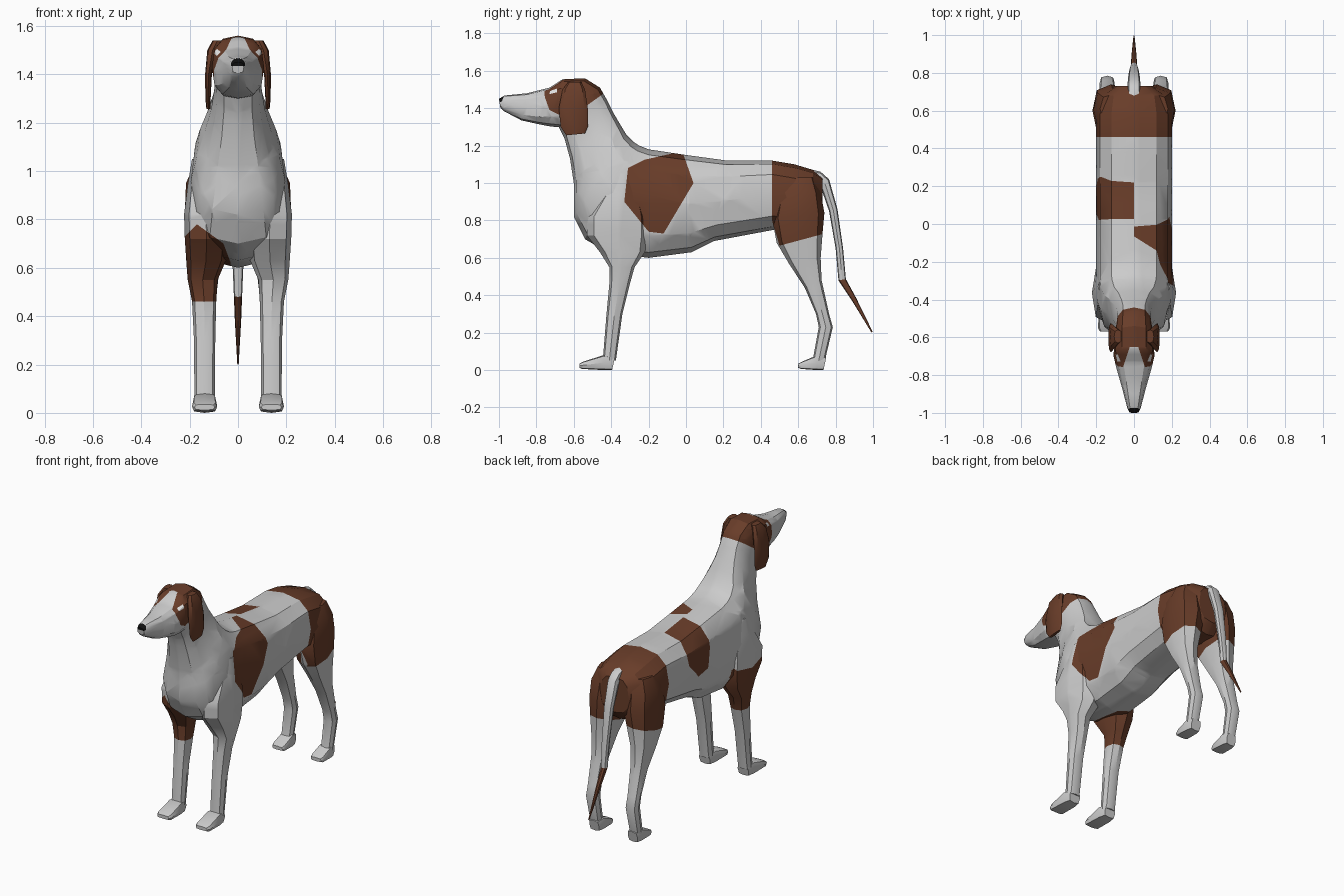
import bpy, bmesh, math
from mathutils import Vector


def material(name, rgb):
    m = bpy.data.materials.new(name)
    m.diffuse_color = (*rgb, 1)
    return m


MATS = [material("coat_white", (0.6, 0.6, 0.6)), material("patch_brown", (0.14, 0.046, 0.022)),
        material("nose_black", (0.005, 0.005, 0.005)), material("eye_white", (1, 1, 1))]
WHITE, BROWN, BLACK, EYE = range(4)


def loft(name, rings, n=8, e=0.75, mat=WHITE, mirror=1):
    """Skin rings given as (y1, z1, y2, z2, half_width, x_centre)."""
    bm = bmesh.new()
    loops = []
    for y1, z1, y2, z2, w, *x in rings:
        cx = x[0] * mirror if x else 0
        loop = []
        for i in range(n):
            t = 2 * math.pi * i / n
            c, s = (math.copysign(abs(v) ** e, v) if abs(v) > 1e-6 else 0
                    for v in (math.cos(t), math.sin(t)))
            loop.append(bm.verts.new((cx + w * s, (y1 + y2) / 2 + (y1 - y2) / 2 * c,
                                      (z1 + z2) / 2 + (z1 - z2) / 2 * c)))
        loops.append(loop)
    for a, b in zip(loops, loops[1:]):
        for i in range(n):
            j = (i + 1) % n
            bm.faces.new((a[i], a[j], b[j], b[i]))
    bm.faces.new(loops[0])
    bm.faces.new(loops[-1])
    bmesh.ops.recalc_face_normals(bm, faces=bm.faces)
    me = bpy.data.meshes.new(name)
    bm.to_mesh(me)
    bm.free()
    ob = bpy.data.objects.new(name, me)
    bpy.context.collection.objects.link(ob)
    for m in MATS:
        me.materials.append(m)
    for p in me.polygons:
        p.material_index = mat
    return ob


def paint(ob, poly, mat, axes=(1, 2), test=lambda c: True):
    """Cut a convex outline, seen along one axis, into the surface and colour its inside."""
    bm = bmesh.new()
    bm.from_mesh(ob.data)
    u, v = axes
    mid = [sum(p[k] for p in poly) / len(poly) for k in (0, 1)]
    planes = []
    for p, q in zip(poly, poly[1:] + poly[:1]):
        no, co = Vector((0, 0, 0)), Vector((0, 0, 0))
        no[u], no[v] = q[1] - p[1], p[0] - q[0]
        co[u], co[v] = p
        inside = Vector((0, 0, 0))
        inside[u], inside[v] = mid
        if (inside - co).dot(no) > 0:
            no = -no
        no.normalize()
        planes.append((co, no))
        bmesh.ops.bisect_plane(bm, geom=bm.verts[:] + bm.edges[:] + bm.faces[:],
                               plane_co=co, plane_no=no, dist=1e-5)
    for f in bm.faces:
        c = f.calc_center_median()
        if test(c) and all((c - co).dot(no) < 1e-5 for co, no in planes):
            f.material_index = mat
    bm.to_mesh(ob.data)
    bm.free()


# Trunk, neck and head as one skin
body = loft("body", [
    (0.73, 1.03, 0.73, 0.80, 0.10), (0.68, 1.07, 0.68, 0.74, 0.18),
    (0.58, 1.10, 0.58, 0.73, 0.20), (0.46, 1.12, 0.47, 0.75, 0.20),
    (0.22, 1.12, 0.15, 0.69, 0.20), (0.00, 1.15, 0.03, 0.63, 0.20),
    (-0.20, 1.18, -0.20, 0.60, 0.20), (-0.25, 1.20, -0.42, 0.63, 0.20),
    (-0.28, 1.22, -0.54, 0.70, 0.195), (-0.32, 1.26, -0.60, 0.82, 0.175),
    (-0.35, 1.31, -0.60, 1.00, 0.14), (-0.385, 1.37, -0.62, 1.13, 0.112),
    (-0.42, 1.44, -0.65, 1.24, 0.097), (-0.46, 1.51, -0.68, 1.30, 0.098),
    (-0.54, 1.56, -0.70, 1.30, 0.105), (-0.66, 1.555, -0.74, 1.305, 0.108),
    (-0.73, 1.51, -0.79, 1.315, 0.094), (-0.85, 1.48, -0.88, 1.335, 0.064),
    (-0.97, 1.468, -0.975, 1.385, 0.036), (-1.00, 1.45, -0.993, 1.405, 0.024)], n=12, e=0.74)

# Legs and feet, left and right
legs = {}
for side, s in (("left", -1), ("right", 1)):
    legs["front", s] = loft("front_leg_" + side, [
        (-0.445, 0.05, -0.375, 0.05, 0.042, 0.138), (-0.425, 0.30, -0.34, 0.30, 0.044, 0.138),
        (-0.41, 0.46, -0.30, 0.46, 0.05, 0.14), (-0.41, 0.55, -0.275, 0.55, 0.062, 0.146),
        (-0.46, 0.63, -0.22, 0.63, 0.082, 0.132), (-0.53, 0.72, -0.20, 0.72, 0.09, 0.13),
        (-0.53, 0.82, -0.20, 0.82, 0.09, 0.133), (-0.44, 0.95, -0.24, 0.95, 0.075, 0.132),
        (-0.38, 1.05, -0.28, 1.05, 0.05, 0.14)], mirror=s)
    legs["hind", s] = loft("hind_leg_" + side, [
        (0.675, 0.04, 0.74, 0.04, 0.036, 0.142), (0.71, 0.23, 0.785, 0.23, 0.04, 0.142),
        (0.695, 0.30, 0.765, 0.30, 0.04, 0.142), (0.635, 0.44, 0.725, 0.48, 0.048, 0.14),
        (0.55, 0.57, 0.72, 0.60, 0.062, 0.14), (0.485, 0.68, 0.73, 0.73, 0.085, 0.13),
        (0.46, 0.81, 0.74, 0.84, 0.10, 0.12), (0.49, 0.95, 0.72, 0.95, 0.10, 0.115),
        (0.53, 1.03, 0.69, 1.03, 0.08, 0.10)], mirror=s)
    for part, y0, length, w in (("front", -0.57, 0.19, 0.052), ("hind", 0.60, 0.15, 0.046)):
        loft(part + "_foot_" + side, [
            (y0, 0.035, y0, 0.012, w * 0.8, 0.138), (y0 + 0.02, 0.045, y0 + 0.015, 0.006, w, 0.138),
            (y0 + length * 0.68, 0.08, y0 + length * 0.68, 0.0, w * 0.95, 0.138),
            (y0 + length, 0.07, y0 + length - 0.015, 0.0, w * 0.75, 0.138)], e=0.45, mirror=s)

    # Hanging ear
    loft("ear_" + side, [
        (-0.63, 1.54, -0.56, 1.54, 0.02, 0.085), (-0.66, 1.50, -0.54, 1.50, 0.022, 0.105),
        (-0.68, 1.40, -0.525, 1.40, 0.014, 0.122), (-0.67, 1.30, -0.525, 1.30, 0.011, 0.124),
        (-0.64, 1.255, -0.54, 1.265, 0.009, 0.122)], mat=BROWN, mirror=s)

# Tail with a dark tip
loft("tail", [
    (0.66, 1.075, 0.68, 0.99, 0.03), (0.72, 1.06, 0.715, 0.985, 0.035),
    (0.765, 1.02, 0.725, 0.965, 0.034), (0.81, 0.86, 0.765, 0.85, 0.03),
    (0.84, 0.65, 0.80, 0.65, 0.024), (0.855, 0.485, 0.815, 0.48, 0.017)])
loft("tail_tip", [
    (0.855, 0.486, 0.815, 0.48, 0.017), (0.91, 0.385, 0.885, 0.375, 0.013),
    (0.998, 0.205, 0.992, 0.20, 0.003)], mat=BROWN)

# Haunch patch, over trunk and both thighs
haunch = [(0.46, 1.2), (0.46, 0.80), (0.50, 0.665), (0.76, 0.735), (0.80, 1.2)]
for ob in (body, legs["hind", 1], legs["hind", -1]):
    paint(ob, haunch, BROWN)

# Flank patches, one on each side
flank = [(-0.33, 0.90), (-0.31, 1.08), (-0.22, 1.125), (-0.02, 1.17), (0.04, 1.0),
         (-0.12, 0.73), (-0.20, 0.74)]
for ob in (body, legs["front", 1]):
    paint(ob, flank, BROWN, test=lambda c: c.x > 0)
paint(body, [(0.03, 1.2), (0.19, 1.2), (0.25, 1.04), (0.24, 0.96), (0.15, 0.86), (0.06, 0.88),
             (0.02, 1.0)], BROWN, test=lambda c: c.x < 0)

# Upper left foreleg patch
for ob in (body, legs["front", -1]):
    paint(ob, [(-0.24, 0.46), (-0.24, 0.71), (-0.17, 0.78), (-0.06, 0.70), (-0.03, 0.62),
               (-0.05, 0.46)], BROWN, axes=(0, 2), test=lambda c: c.y < -0.19)

# Head cap, blaze, eyes and nose
paint(body, [(-0.76, 1.60), (-0.755, 1.46), (-0.73, 1.39), (-0.68, 1.365), (-0.55, 1.40),
             (-0.425, 1.49), (-0.50, 1.60)], BROWN)
paint(body, [(-0.022, -0.65), (0.022, -0.65), (0.065, -0.78), (-0.065, -0.78)], WHITE,
      axes=(0, 1), test=lambda c: c.z > 1.4)
paint(body, [(-0.73, 1.475), (-0.727, 1.492), (-0.69, 1.505), (-0.69, 1.485)], EYE,
      test=lambda c: abs(c.x) > 0.03)
paint(body, [(-1.02, 1.432), (-0.985, 1.435), (-0.968, 1.48), (-1.02, 1.48)], BLACK)

# Smooth shading with kept creases
for ob in bpy.context.scene.objects:
    ob.select_set(True)
    bpy.context.view_layer.objects.active = ob
bpy.ops.object.shade_smooth_by_angle(angle=math.radians(32))
